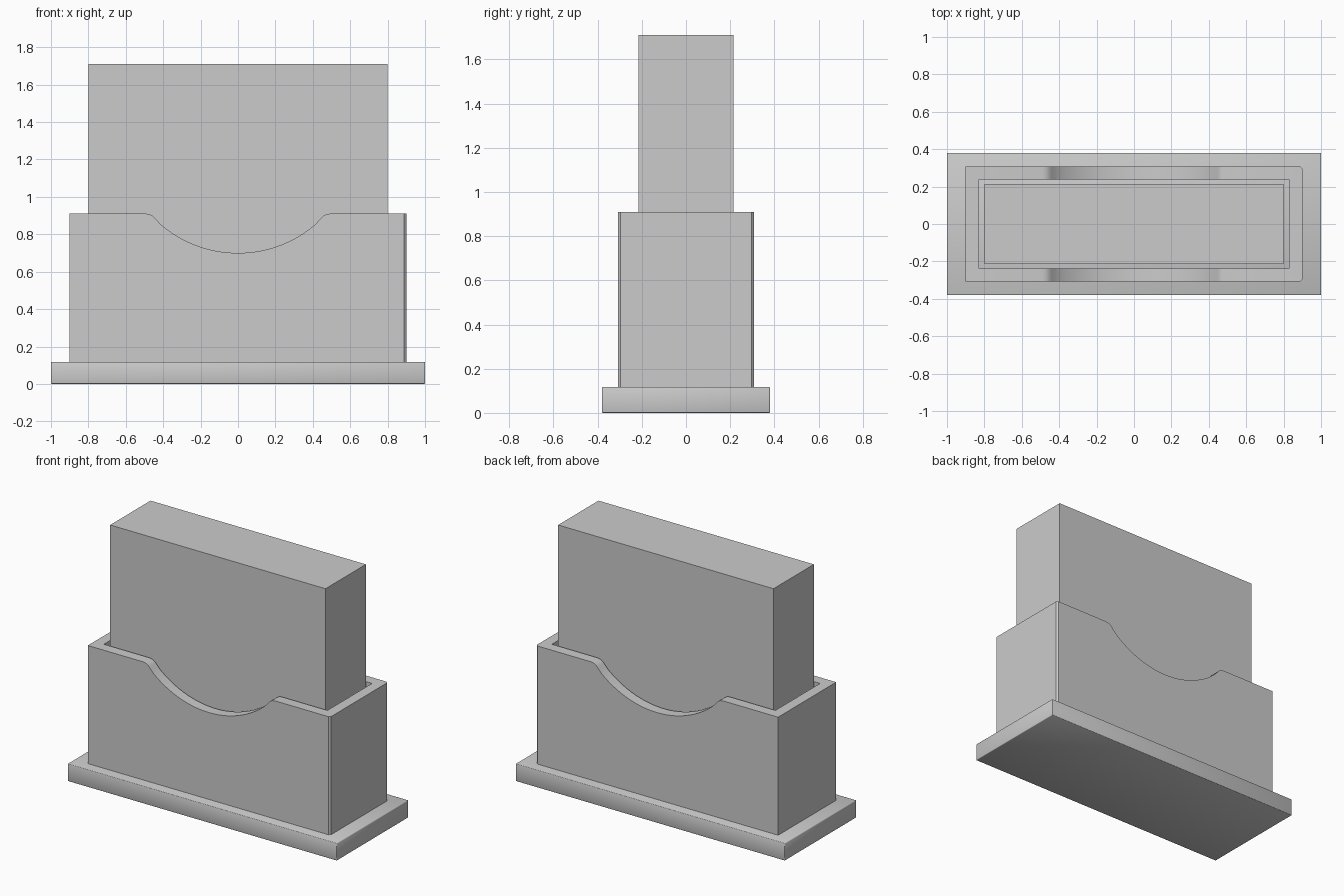
import bpy, bmesh, math

if "Cube" in bpy.data.objects:
    bpy.data.objects.remove(bpy.data.objects["Cube"])


def link(name, bm):
    bmesh.ops.recalc_face_normals(bm, faces=bm.faces)
    me = bpy.data.meshes.new(name)
    bm.to_mesh(me)
    bm.free()
    ob = bpy.data.objects.new(name, me)
    bpy.context.collection.objects.link(ob)
    return ob


def box(name, hx, hy, z0, z1):
    bm = bmesh.new()
    bmesh.ops.create_cube(bm, size=1)
    for v in bm.verts:
        v.co = (v.co.x * 2 * hx, v.co.y * 2 * hy, z0 + (v.co.z + 0.5) * (z1 - z0))
    return link(name, bm)


# Base plate with slightly softened edges
base = box("base_plate", 1.0, 0.38, 0.0, 0.117)
bev = base.modifiers.new("soft_edges", 'BEVEL')
bev.width = 0.004
bev.segments = 2
base.data.shade_smooth()

# Holder outline: thumb notch arc blending into the rim, mirrored in x
TOP, LOW, R = 0.91, 0.70, 0.635
N = 14
half = [(0.41 * i / N, LOW + R - math.sqrt(R * R - (0.41 * i / N) ** 2)) for i in range(1, N + 1)]
half += [(0.43, 0.871), (0.443, 0.886), (0.455, 0.898), (0.47, 0.906), (0.49, TOP),
         (0.90, TOP), (0.90, 0.117)]
profile = [(-x, z) for x, z in reversed(half)] + [(0, LOW)] + half

bm = bmesh.new()
face = bm.faces.new([bm.verts.new((x, -0.308, z)) for x, z in profile])
ext = bmesh.ops.extrude_face_region(bm, geom=[face])
for v in ext["geom"]:
    if isinstance(v, bmesh.types.BMVert):
        v.co.y = 0.308
# Narrow chamfer on the two right-hand corners
corners = [e for e in bm.edges
           if all(v.co.x > 0.89 for v in e.verts)
           and abs(e.verts[0].co.z - e.verts[1].co.z) > 0.5]
bmesh.ops.bevel(bm, geom=corners, offset=0.012, segments=1, affect='EDGES')
holder = link("holder_sleeve", bm)

# Hollow out the sleeve
cutter = box("sleeve_cutter", 0.83, 0.237, -0.2, 1.2)
cutter.hide_render = True
cut = holder.modifiers.new("hollow", 'BOOLEAN')
cut.operation = 'DIFFERENCE'
cut.solver = 'EXACT'
cut.object = cutter
bpy.context.view_layer.objects.active = holder
holder.select_set(True)
bpy.ops.object.modifier_apply(modifier=cut.name)
bpy.data.objects.remove(cutter)
bpy.ops.object.shade_smooth_by_angle(angle=math.radians(30))

# Block standing inside the sleeve
box("inner_block", 0.80, 0.214, 0.12, 1.71)
